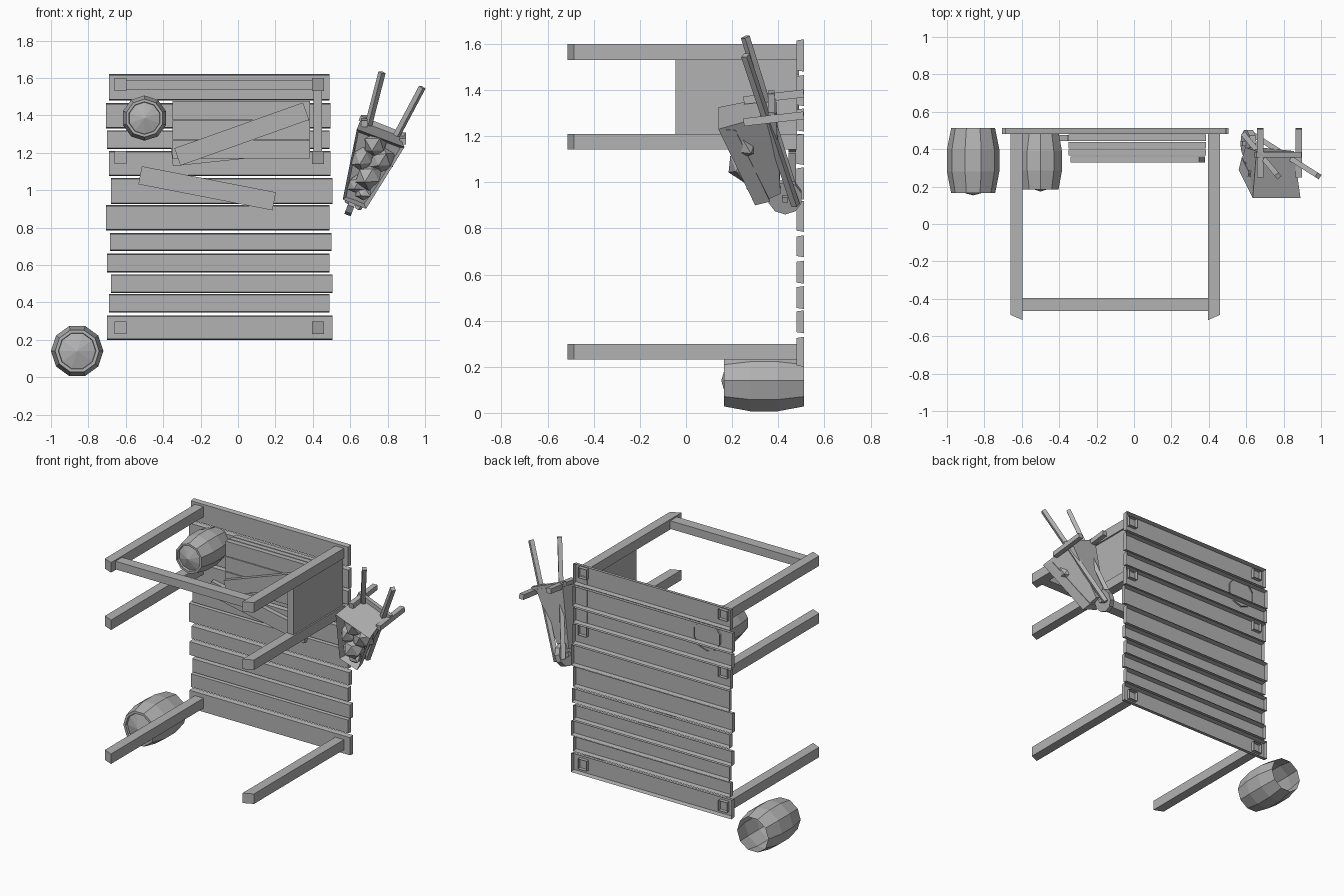
import bpy, bmesh, math, random
from mathutils import Vector, Matrix

random.seed(4)
if "Cube" in bpy.data.objects:
    bpy.data.objects.remove(bpy.data.objects["Cube"])

grey = bpy.data.materials.new("plain_grey")
grey.use_nodes = True
GREY = (0.45, 0.45, 0.45, 1)
grey.diffuse_color = GREY
grey.node_tree.nodes["Principled BSDF"].inputs["Base Color"].default_value = GREY


def finish(name, bm, fix=True):
    if fix:
        bmesh.ops.recalc_face_normals(bm, faces=bm.faces)
    mesh = bpy.data.meshes.new(name)
    bm.to_mesh(mesh)
    bm.free()
    mesh.materials.append(grey)
    ob = bpy.data.objects.new(name, mesh)
    bpy.context.collection.objects.link(ob)
    return ob


def box(name, x, y, z, taper=0.0, open_back=False, skew=0.0, turn=0.0):
    """Box from ranges; taper shrinks the front in z, skew shears the front end in y."""
    bm = bmesh.new()
    bmesh.ops.create_cube(bm, size=1)
    if open_back:
        back = [f for f in bm.faces if f.normal.y > 0.5]
        bmesh.ops.delete(bm, geom=back, context='FACES_ONLY')
    mid = Vector([(r[0] + r[1]) / 2 for r in (x, y, z)])
    size = Vector([r[1] - r[0] for r in (x, y, z)])
    rot = Matrix.Rotation(-math.radians(turn), 3, 'Y')
    for v in bm.verts:
        front = v.co.y < 0
        p = Vector(a * b for a, b in zip(v.co, size))
        if front:
            p.z -= math.copysign(taper, p.z)
            p.y += skew * (1 if v.co.x > 0 else -1)
        v.co = mid + rot @ p
    return finish(name, bm, not open_back)


def beam(name, a, b, width):
    """Square bar between two points."""
    a, b = Vector(a), Vector(b)
    bm = bmesh.new()
    bmesh.ops.create_cube(bm, size=1)
    bmesh.ops.scale(bm, vec=(width, width, (b - a).length), verts=bm.verts)
    q = (b - a).to_track_quat('Z', 'Y').to_matrix().to_4x4()
    bmesh.ops.transform(bm, matrix=Matrix.Translation((a + b) / 2) @ q, verts=bm.verts)
    return finish(name, bm)


def barrel(name, x, z, radius, front, back, spin):
    """Ten-sided barrel lying along y: open back, recessed lid with a low peak."""
    depth = back - front
    rings = [(back, 0.84), (back - depth * 0.33, 1), (front + depth * 0.33, 1),
             (front, 0.84), (front, 0.72), (front + 0.015, 0.70)]
    bm = bmesh.new()
    loops = []
    for y, k in rings:
        angles = [math.radians(36 * i + spin) for i in range(10)]
        loops.append([bm.verts.new((x + radius * k * math.cos(t), y,
                                    z + radius * k * math.sin(t))) for t in angles])
    for lo, hi in zip(loops, loops[1:]):
        for i in range(10):
            j = (i + 1) % 10
            bm.faces.new((lo[i], lo[j], hi[j], hi[i]))
    peak = bm.verts.new((x, front - 0.012, z))
    for i in range(10):
        bm.faces.new((loops[-1][i], loops[-1][(i + 1) % 10], peak))
    return finish(name, bm)


# Deck planks, hollow at the back
planks = [(-.69, .49, 1.48, 1.62), (-.705, .495, 1.33, 1.465), (-.70, .49, 1.22, 1.32),
          (-.69, .495, 1.075, 1.21), (-.68, .505, .925, 1.065), (-.705, .49, .785, .92),
          (-.685, .50, .675, .77), (-.70, .49, .56, .66), (-.68, .505, .45, .55),
          (-.69, .49, .345, .445), (-.70, .505, .20, .33)]
for i, (x0, x1, z0, z1) in enumerate(planks):
    box(f"deck_plank_{i + 1}", (x0, x1), (.48, .512), (z0, z1), taper=.005, open_back=True)

# Posts with slanted ends, longer on the inner side
for side, xr, skew in (("right", (-.66, -.595), -.014), ("left", (.395, .46), .014)):
    for row, z in (("top", 1.565), ("middle", 1.175), ("bottom", .265)):
        box(f"{row}_{side}_post", xr, (-.50, .505), (z - .034, z + .034),
            open_back=True, skew=skew)

# Cross rail and side panel
box("cross_rail", (-.60, .40), (-.465, -.395), (1.535, 1.59))
box("side_panel", (.405, .45), (-.045, .482), (1.20, 1.54))

# Stack of boards and loose boards
for layer, y in enumerate((.445, .405, .365)):
    for k in range(3):
        z = 1.168 + k * .104
        box(f"stacked_board_{layer + 1}_{k + 1}", (-.35, .385), (y, y + .034), (z, z + .1))


def board(name, x, z, y, turn):
    box(name, (x - .365, x + .365), (y, y + .032), (z - .049, z + .049), turn=turn)


board("tilted_board", .02, 1.30, .33, 19.6)
board("leaning_board", .01, 1.215, .445, 6)
board("loose_board", -.165, 1.01, .445, -11)

# Barrels
barrel("large_barrel", -.86, .14, .14, .165, .512, 0)
barrel("small_barrel", -.50, 1.385, .121, .185, .49, 18)

# Barrow tray: rim loop and floor loop, hollowed from the rim
rim = [(.635, .14, 1.325), (.89, .14, 1.23), (.685, .30, .90), (.56, .29, .95)]
floor = [(.655, .39, 1.375), (.855, .39, 1.30), (.665, .41, .95), (.595, .41, .975)]
bm = bmesh.new()
top = [bm.verts.new(p) for p in rim]
low = [bm.verts.new(p) for p in floor]
mouth = bm.faces.new(top)
bm.faces.new(low[::-1])
for i in range(4):
    j = (i + 1) % 4
    bm.faces.new((top[j], top[i], low[i], low[j]))
bmesh.ops.recalc_face_normals(bm, faces=bm.faces)
bmesh.ops.inset_region(bm, faces=[mouth], thickness=.018)
bmesh.ops.translate(bm, vec=(0, .07, 0), verts=mouth.verts)
finish("barrow_tray", bm)

# Rocks heaped in the tray
rocks = [(.735, .215, 1.24, .075), (.77, .24, 1.16, .075), (.67, .245, 1.17, .07),
         (.70, .255, 1.08, .075), (.635, .30, 1.03, .06), (.67, .30, .99, .05)]
for i, (x, y, z, r) in enumerate(rocks):
    bm = bmesh.new()
    bmesh.ops.create_icosphere(bm, subdivisions=1, radius=r)
    for v in bm.verts:
        v.co *= random.uniform(.75, 1.15)
    bmesh.ops.translate(bm, vec=(x, y, z), verts=bm.verts)
    finish(f"rock_{i + 1}", bm)

# Barrow handles, legs, brace and wheel
beam("right_handle", (.59, .475, .93), (.77, .257, 1.63), .028)
beam("left_handle", (.64, .475, .90), (.985, .257, 1.55), .028)
beam("right_leg", (.675, .25, 1.355), (.675, .51, 1.385), .034)
beam("left_leg", (.88, .25, 1.26), (.88, .51, 1.29), .034)
beam("brace", (.65, .37, 1.385), (.89, .37, 1.29), .028)
across = Vector((math.cos(.36), 0, -math.sin(.36)))
hub = Vector((.612, .43, .937))
beam("axle", hub - across * .04, hub + across * .04, .025)
bm = bmesh.new()
bmesh.ops.create_cone(bm, cap_ends=True, segments=10, radius1=.075, radius2=.075, depth=.036)
turn = across.to_track_quat('Z', 'Y').to_matrix().to_4x4()
bmesh.ops.transform(bm, matrix=Matrix.Translation(hub) @ turn, verts=bm.verts)
finish("wheel", bm)
